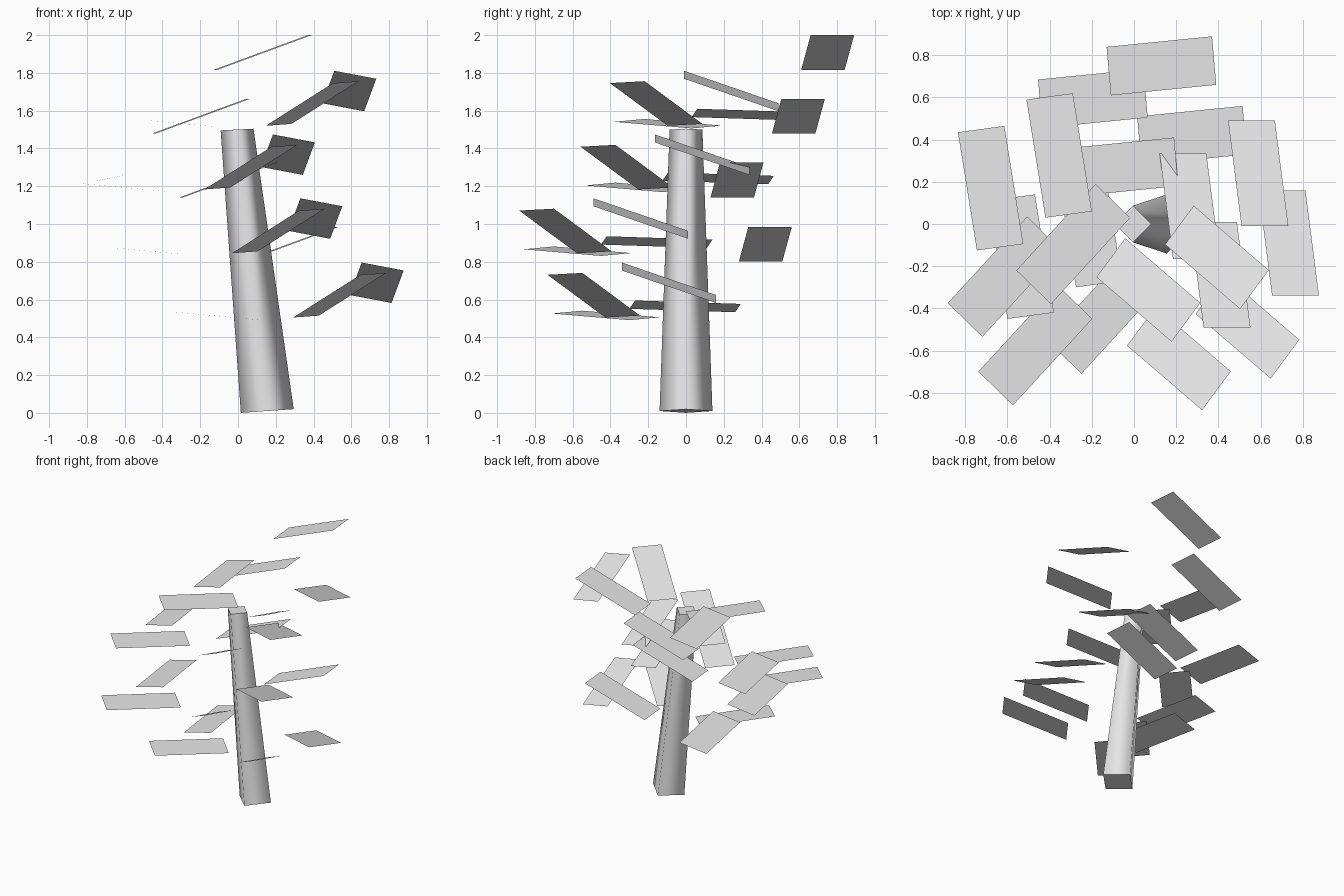
import bpy
import bmesh
from mathutils import Vector

cube = bpy.data.objects.get("Cube")
if cube:
    bpy.data.objects.remove(cube, do_unlink=True)

GREY = (0.8, 0.8, 0.8, 1.0)
grey = bpy.data.materials.new("plain grey")
grey.use_nodes = True
grey.diffuse_color = GREY
for node in grey.node_tree.nodes:
    if node.type == "BSDF_PRINCIPLED":
        node.inputs["Base Color"].default_value = GREY


def add_object(name, bm):
    mesh = bpy.data.meshes.new(name)
    bm.to_mesh(mesh)
    bm.free()
    mesh.materials.append(grey)
    obj = bpy.data.objects.new(name, mesh)
    bpy.context.collection.objects.link(obj)
    return obj


# Trunk: leaning, tapered four-sided cylinder with smooth sides and flat caps
def diamond(bm, x, z, radius, slope):
    corners = [(1, 0), (0, 1), (-1, 0), (0, -1)]
    return [bm.verts.new((x + radius * a, radius * b, z + slope * radius * a))
            for a, b in corners]


bm = bmesh.new()
low = diamond(bm, 0.155, 0.01, 0.14, 0.07)
high = diamond(bm, -0.005, 1.5, 0.087, 0.05)
for i in range(4):
    j = (i + 1) % 4
    side = bm.faces.new((low[i], low[j], high[j], high[i]))
    side.smooth = True
bm.faces.new(high)
bm.faces.new(low[::-1])
add_object("trunk", bm)

# Leaves: centre, half length and half width of each flat card in the top tier
LEAVES = {
    "back": ((0.13, 0.75, 1.908), (0.25, 0.025, 0.092), (0.01, -0.115, 0)),
    "left": ((0.589, 0.24, 1.704), (-0.032, 0.25, -0.086), (0.111, 0, -0.021)),
    "right": ((-0.355, 0.325, 1.579), (-0.045, 0.28, -0.009), (0.11, 0.015, 0.022)),
    "front_right": ((-0.288, -0.095, 1.531), (0.188, 0.205, -0.0175), (0.082, -0.08, -0.0075)),
    "front_left": ((0.393, -0.158, 1.638), (0.178, -0.153, 0.113), (0.068, 0.092, 0.005)),
}

# Each lower tier repeats the same five leaves, shifted
TIERS = {
    "top": (0, 0, 0),
    "upper": (-0.325, -0.155, -0.337),
    "lower": (-0.18, -0.48, -0.675),
    "bottom": (0.145, -0.33, -1.015),
}

for tier, shift in TIERS.items():
    for place, (centre, length, width) in LEAVES.items():
        c = Vector(centre) + Vector(shift)
        u, v = Vector(length), Vector(width)
        bm = bmesh.new()
        face = bm.faces.new([bm.verts.new(p) for p in
                             (c - u - v, c + u - v, c + u + v, c - u + v)])
        face.normal_update()
        if face.normal.z < 0:
            face.normal_flip()
        add_object(f"{tier}_{place}_leaf", bm)
